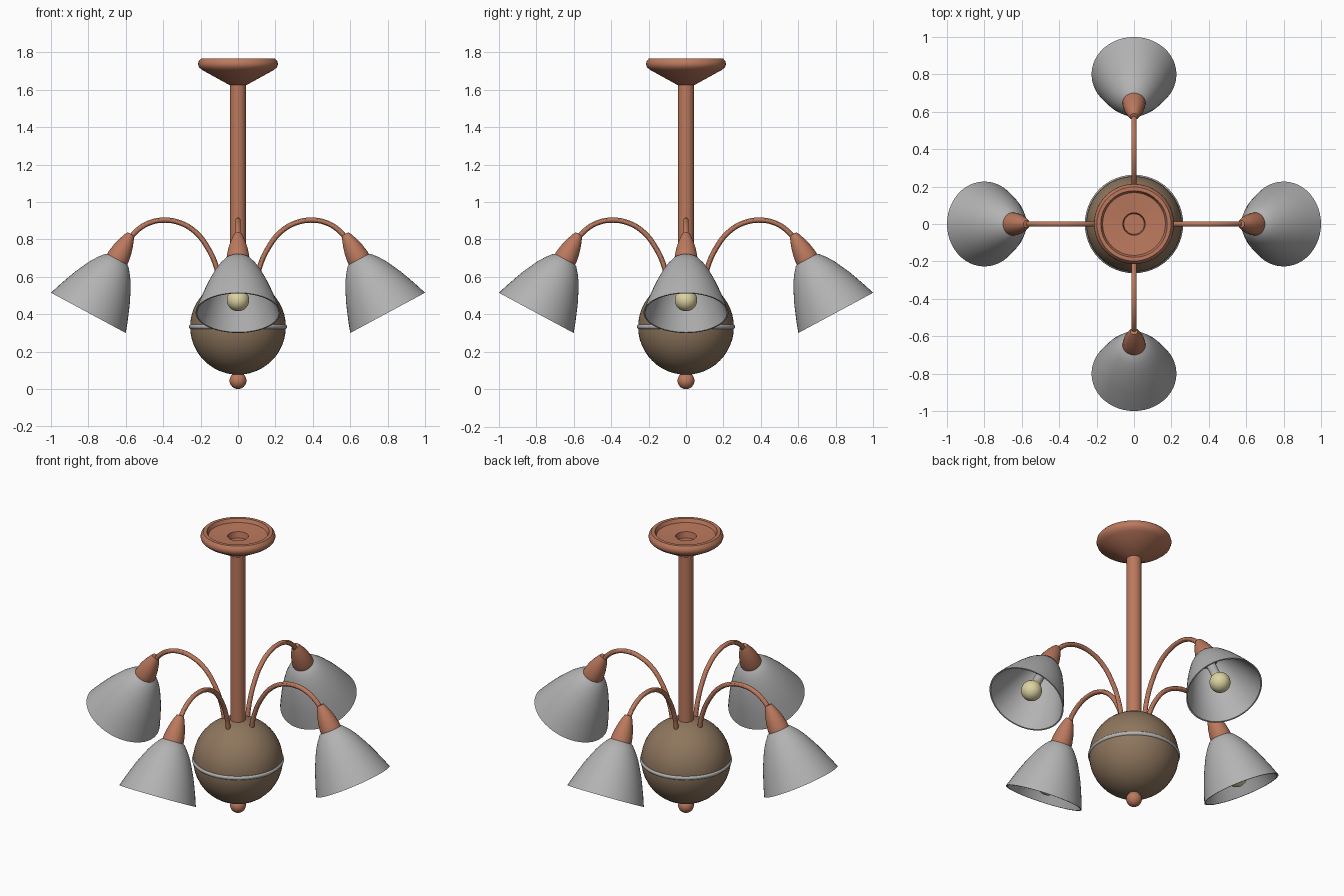
import bpy, bmesh, math
from mathutils import Matrix, Vector

if "Cube" in bpy.data.objects:
    bpy.data.objects.remove(bpy.data.objects["Cube"])


def material(name, rgb):
    m = bpy.data.materials.new(name)
    m.diffuse_color = (*rgb, 1)
    m.use_nodes = True
    m.node_tree.nodes["Principled BSDF"].inputs["Base Color"].default_value = m.diffuse_color
    return m


COPPER = material("copper", (0.50, 0.19, 0.11))
BROWN = material("antique_brown", (0.27, 0.18, 0.11))
GREY = material("frosted_grey", (0.45, 0.45, 0.45))
CREAM = material("bulb_cream", (0.72, 0.65, 0.36))


def lathe(name, profile, mat, matrix=Matrix(), closed=False, segs=48, angle=35):
    """Spin (radius, height) points around local z."""
    bm = bmesh.new()
    rings = [[bm.verts.new((r * math.cos(2 * math.pi * i / segs),
                            r * math.sin(2 * math.pi * i / segs), z))
              for i in range(segs)] for r, z in profile]
    pairs = list(zip(rings, rings[1:]))
    if closed:
        pairs.append((rings[-1], rings[0]))
    for a, b in pairs:
        for i in range(segs):
            j = (i + 1) % segs
            bm.faces.new((a[i], a[j], b[j], b[i]))
    bmesh.ops.remove_doubles(bm, verts=bm.verts, dist=1e-5)
    bmesh.ops.recalc_face_normals(bm, faces=bm.faces)
    me = bpy.data.meshes.new(name)
    bm.to_mesh(me)
    bm.free()
    me.materials.append(mat)
    me.shade_smooth()
    me.set_sharp_from_angle(angle=math.radians(angle))
    ob = bpy.data.objects.new(name, me)
    ob.matrix_world = matrix
    bpy.context.collection.objects.link(ob)
    return ob


def arc(cr, cz, rad, a0, a1, n):
    """Arc points, angles in degrees from the radial direction."""
    return [(cr + rad * math.cos(math.radians(a0 + (a1 - a0) * i / n)),
             cz + rad * math.sin(math.radians(a0 + (a1 - a0) * i / n)))
            for i in range(n + 1)]


def ball(cz, rad, n=24):
    pts = arc(0, cz, rad, -90, 90, n)
    pts[0], pts[-1] = (0, cz - rad), (0, cz + rad)
    return pts


# Central column
lathe("body_globe", ball(0.333, 0.256), BROWN)
lathe("globe_band", arc(0.25, 0.333, 0.013, 0, 330, 11), GREY, closed=True)
lathe("finial_ball", ball(0.045, 0.045, 16), COPPER)
lathe("finial_neck", [(0, 0.06), (0.022, 0.06), (0.022, 0.09), (0, 0.09)], COPPER)
lathe("stem", [(0, 0.56), (0.043, 0.56), (0.043, 1.64), (0, 1.64)], COPPER)

# Ceiling canopy with a recessed top and a shallow centre well
lathe("ceiling_canopy", [
    (0, 1.625), (0.045, 1.625), (0.19, 1.705), (0.208, 1.72), (0.214, 1.737),
    (0.21, 1.753), (0.198, 1.767), (0.178, 1.767), (0.168, 1.745),
    (0.06, 1.738), (0.055, 1.70), (0, 1.70)], COPPER)

# Lamp profiles, heights measured from the rim centre along the shade axis
SHADE = [(0.227, 0), (0.208, 0.055), (0.187, 0.11), (0.169, 0.155), (0.15, 0.195),
         (0.125, 0.245), (0.099, 0.285), (0.072, 0.318), (0.045, 0.335)]
SHADE += [(max(r - 0.008, 0.035), z - 0.006 if z else 0) for r, z in reversed(SHADE)]
CUP = [(0, 0.295), (0.058, 0.295), (0.062, 0.315), (0.06, 0.345), (0.053, 0.385),
       (0.042, 0.425), (0.028, 0.462), (0.02, 0.478), (0, 0.48)]
SOCKET = [(0, 0.14), (0.027, 0.14), (0.027, 0.26), (0.036, 0.26), (0.036, 0.32), (0, 0.32)]
BULB = arc(0, 0.078, 0.06, -90, 40, 14) + [(0.034, 0.132), (0.026, 0.155), (0, 0.155)]
BULB[0] = (0, 0.018)
ARM = [(0.092, 0.54), (0.112, 0.64), (0.16, 0.752), (0.235, 0.846), (0.32, 0.892),
       (0.40, 0.903), (0.475, 0.888), (0.535, 0.852), (0.574, 0.81), (0.592, 0.785)]
TILT = Matrix.Translation((0.80, 0, 0.4075)) @ Matrix.Rotation(-0.4934, 4, 'Y')

# Four arms with cup, shade, socket and bulb
for k, side in enumerate(("right", "back", "left", "front")):
    turn = Matrix.Rotation(k * math.pi / 2, 4, 'Z')
    place = turn @ TILT
    lathe(side + "_shade", SHADE, GREY, place, closed=True)
    lathe(side + "_lamp_cup", CUP, COPPER, place, segs=32)
    lathe(side + "_socket", SOCKET, GREY, place, segs=24)
    lathe(side + "_bulb", BULB, CREAM, place, segs=32)

    cu = bpy.data.curves.new(side + "_arm", 'CURVE')
    cu.dimensions = '3D'
    cu.bevel_depth = 0.014
    cu.bevel_resolution = 4
    cu.resolution_u = 6
    cu.use_fill_caps = True
    sp = cu.splines.new('BEZIER')
    sp.bezier_points.add(len(ARM) - 1)
    for p, (x, z) in zip(sp.bezier_points, ARM):
        p.co = turn @ Vector((x, 0, z))
        p.handle_left_type = p.handle_right_type = 'AUTO'
    cu.materials.append(COPPER)
    arm = bpy.data.objects.new(side + "_arm", cu)
    bpy.context.collection.objects.link(arm)
    bpy.ops.object.select_all(action='DESELECT')
    arm.select_set(True)
    bpy.context.view_layer.objects.active = arm
    bpy.ops.object.convert(target='MESH')
    bpy.ops.object.shade_smooth_by_angle()
